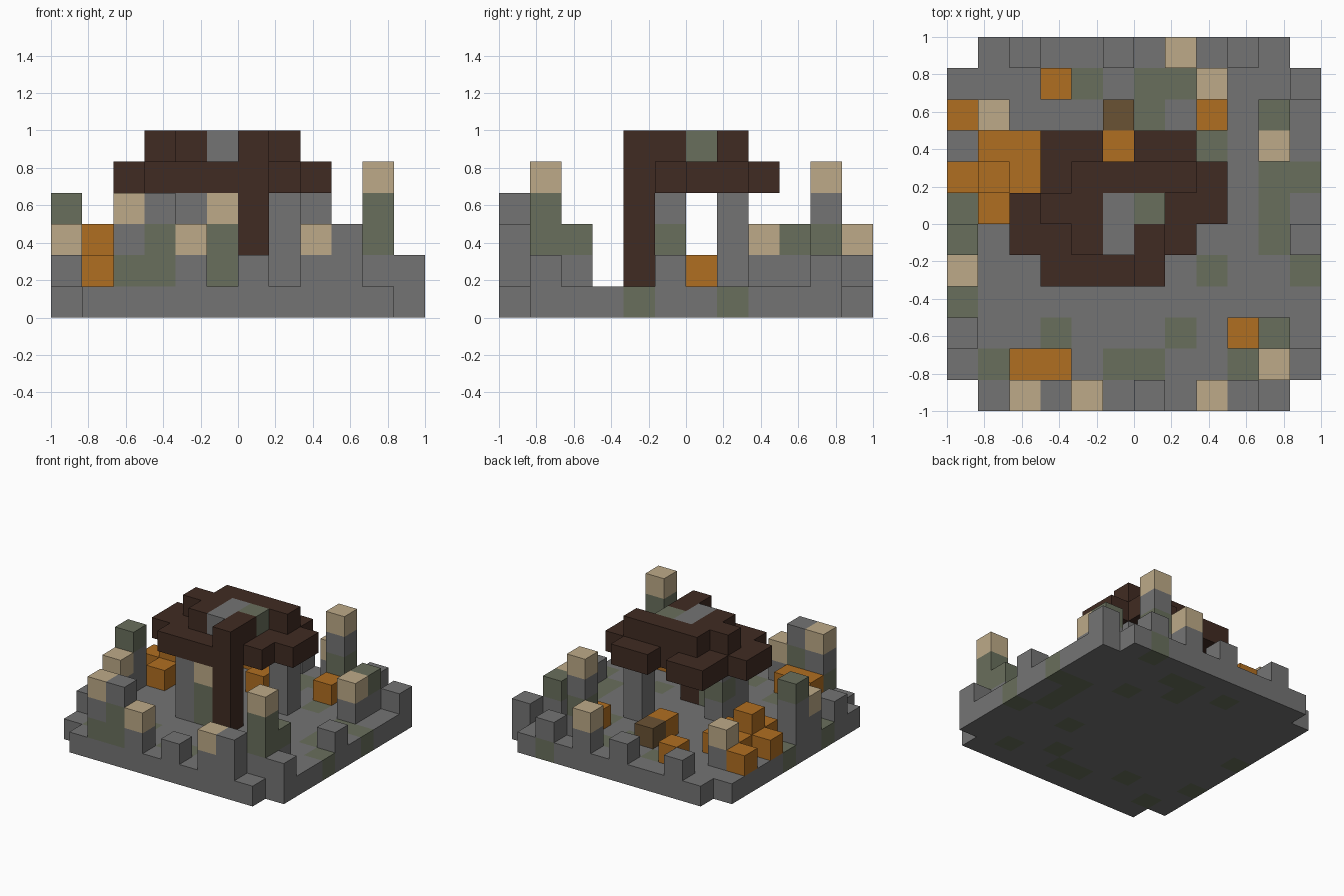
import bpy
import bmesh
from mathutils import Vector

if "Cube" in bpy.data.objects:
    bpy.data.objects.remove(bpy.data.objects["Cube"], do_unlink=True)

UNIT = 1 / 6   # edge of one block
HALF = 6       # half the grid, in blocks


def linear(c):
    c /= 255
    return c / 12.92 if c <= 0.04045 else ((c + 0.055) / 1.055) ** 2.4


def make_material(name, rgb):
    mat = bpy.data.materials.new(name)
    color = [linear(c) for c in rgb] + [1]
    mat.diffuse_color = color
    mat.use_nodes = True
    bsdf = next(n for n in mat.node_tree.nodes if n.type == 'BSDF_PRINCIPLED')
    bsdf.inputs["Base Color"].default_value = color
    bsdf.inputs["Roughness"].default_value = 1
    return mat


MATERIALS = {
    "g": make_material("grey_stone", (116, 116, 116)),
    "m": make_material("mossy_stone", (105, 111, 92)),
    "t": make_material("tan_stone", (189, 170, 136)),
    "o": make_material("orange_block", (176, 110, 33)),
    "w": make_material("brown_wood", (106, 82, 52)),
    "d": make_material("dark_wood", (64, 43, 34)),
}
KEYS = list(MATERIALS)

# Plans: rows run back to front, columns left to right
GROUND = """
.ggggggggmg.
ggggmgmmgggg
ggggggmggggg
ggggggggmggg
ggggggggggmm
mgggggggggmg
ggggggggggmg
ggggggggmggm
mggggggggggg
gggmgggmgggg
gmgggmmggmgg
.gggggggggg."""

ROOF_LOWER = """
............
............
............
...dd.dd....
...dddddd...
..ddddddd...
..dddddd....
...dddd.....
............
............
............
............"""

ROOF_UPPER = """
............
............
............
............
....dddd....
...ddgm.....
....dgd.....
......d.....
............
............
............
............"""

# Stacks standing on the ground: colours from bottom to top, and positions
STACKS = {
    "boundary_stub": [
        ("g", [(6, 0), (11, 1), (0, 2), (11, 5), (11, 10), (2, 11), (5, 11), (9, 11)]),
    ],
    "boundary_wall": [
        ("mgt", [(2, 0)]),
        ("mmg", [(3, 0)]),
        ("gg", [(9, 0)]),
        ("gt", [(4, 0), (8, 0), (0, 4), (10, 8), (1, 9), (7, 11)]),
        ("gm", [(10, 2), (10, 9)]),
        ("ggm", [(0, 5)]),
    ],
    "corner_tower": [
        ("gmmt", [(10, 1)]),
        ("gmgt", [(8, 10)]),
    ],
    "house_wall": [
        ("ggg", [(4, 4), (7, 7)]),
        ("mmt", [(5, 4)]),
        ("gmg", [(4, 5)]),
    ],
    "house_post": [("ddd", [(6, 4)])],
    "orange_heap": [
        ("o", [(2, 1), (3, 1), (9, 2), (1, 6), (0, 7), (2, 7), (1, 8), (2, 8),
               (5, 8), (0, 9), (8, 9), (3, 10)]),
        ("oo", [(1, 7)]),
    ],
    "wooden_crate": [("w", [(5, 9)])],
}


def plan_cells(plan, level):
    rows = reversed(plan.split())
    return {(x, y, level): c for y, row in enumerate(rows)
            for x, c in enumerate(row) if c != "."}


def stack_cells(stacks):
    return {(x, y, z): c for colors, spots in stacks
            for x, y in spots for z, c in enumerate(colors, 1)}


parts = {name: stack_cells(stacks) for name, stacks in STACKS.items()}
parts["ground"] = plan_cells(GROUND, 0)
parts["roof_lower"] = plan_cells(ROOF_LOWER, 4)
parts["roof_upper"] = plan_cells(ROOF_UPPER, 5)
filled = {cell for cells in parts.values() for cell in cells}


def build_part(name, cells):
    """Join unit blocks into one mesh, leaving out faces between blocks."""
    bm = bmesh.new()
    used = [k for k in KEYS if k in cells.values()]
    for cell, color in cells.items():
        for axis in range(3):
            for side in (0, 1):
                step = [0, 0, 0]
                step[axis] = 2 * side - 1
                if tuple(a + b for a, b in zip(cell, step)) in filled:
                    continue
                u, v = Vector(), Vector()
                u[(axis + 1) % 3] = v[(axis + 2) % 3] = 1
                base = Vector(cell) - Vector((HALF, HALF, 0))
                base[axis] += side
                loop = [base, base + u, base + u + v, base + v]
                if not side:
                    loop.reverse()
                face = bm.faces.new([bm.verts.new(p * UNIT) for p in loop])
                face.material_index = used.index(color)
    bmesh.ops.remove_doubles(bm, verts=bm.verts, dist=UNIT / 100)
    mesh = bpy.data.meshes.new(name)
    bm.to_mesh(mesh)
    bm.free()
    for k in used:
        mesh.materials.append(MATERIALS[k])
    bpy.context.collection.objects.link(bpy.data.objects.new(name, mesh))


for part_name, part_cells in parts.items():
    build_part(part_name, part_cells)
